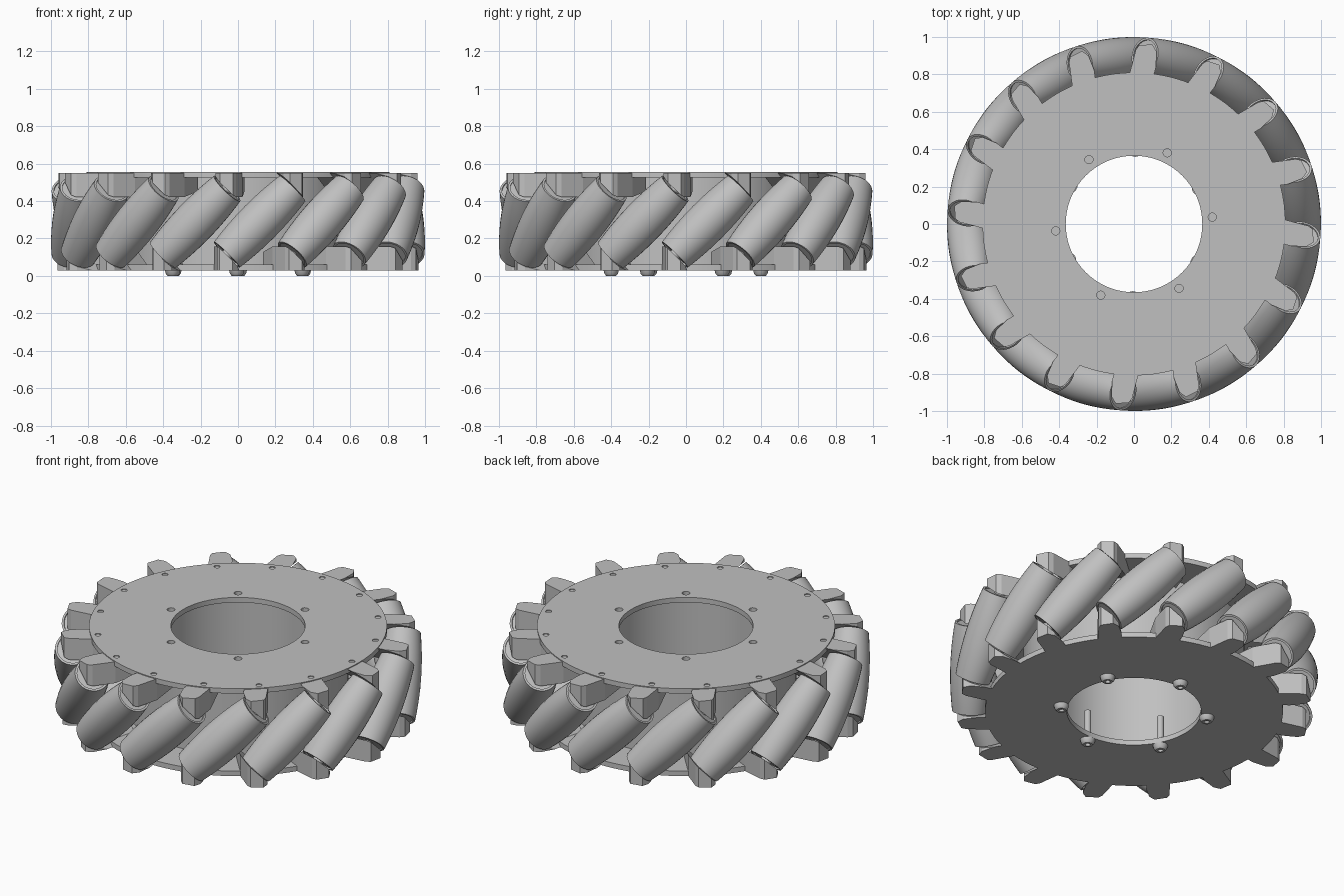
import bpy, bmesh
from math import radians, sqrt, pi, cos, sin
from mathutils import Matrix, Vector

cube = bpy.data.objects.get("Cube")
if cube:
    bpy.data.objects.remove(cube)

COUNT = 16          # rollers around the wheel
PHASE = 7.5         # angle of the first roller
MID = 0.29          # height of the wheel's middle plane
AXLE_R = 0.885      # radius at which the roller axes sit
TOP, BOTTOM, THICK = 0.555, 0.03, 0.03

grey = bpy.data.materials.new("plain grey")
grey.diffuse_color = (0.53, 0.53, 0.53, 1)
grey.use_nodes = True
grey.node_tree.nodes["Principled BSDF"].inputs["Base Color"].default_value = (0.53, 0.53, 0.53, 1)


def finish(bm, name):
    """Turn a bmesh into a grey object."""
    bmesh.ops.remove_doubles(bm, verts=bm.verts, dist=1e-5)
    bmesh.ops.recalc_face_normals(bm, faces=bm.faces)
    mesh = bpy.data.meshes.new(name)
    bm.to_mesh(mesh)
    bm.free()
    mesh.materials.append(grey)
    obj = bpy.data.objects.new(name, mesh)
    bpy.context.collection.objects.link(obj)
    return obj


def smooth(obj, angle=35):
    bpy.ops.object.select_all(action="DESELECT")
    obj.select_set(True)
    bpy.context.view_layer.objects.active = obj
    bpy.ops.object.shade_smooth_by_angle(angle=radians(angle))


def revolve(name, profile, sides, closed=False):
    """Spin (radius, height) points about z."""
    bm = bmesh.new()
    verts = [bm.verts.new((r, 0, z)) for r, z in profile]
    edges = [bm.edges.new(p) for p in zip(verts, verts[1:])]
    if closed:
        edges.append(bm.edges.new((verts[-1], verts[0])))
    bmesh.ops.spin(bm, geom=verts + edges, cent=(0, 0, 0), axis=(0, 0, 1),
                   angle=2 * pi, steps=sides, use_merge=True)
    obj = finish(bm, name)
    smooth(obj)
    return obj


def ring(name, inner, outer, low, high, sides):
    return revolve(name, [(inner, low), (outer, low), (outer, high), (inner, high)], sides, True)


def place(source, matrix):
    """Linked copy of a part at a new position."""
    copy = source.copy()
    bpy.context.collection.objects.link(copy)
    copy.matrix_world = matrix
    return copy


def drill(plate, circles):
    """Cut (count, phase, circle radius, hole radius) hole patterns through a plate."""
    bm = bmesh.new()
    for count, phase, circle, hole in circles:
        for i in range(count):
            a = radians(phase + i * 360 / count)
            bmesh.ops.create_cone(bm, cap_ends=True, segments=16, radius1=hole, radius2=hole, depth=2,
                                  matrix=Matrix.Translation((circle * cos(a), circle * sin(a), 0)))
    cutter = finish(bm, "hole_cutter")
    cutter.hide_render = True
    cut = plate.modifiers.new("holes", "BOOLEAN")
    cut.object = cutter
    cut.solver = "EXACT"
    bpy.ops.object.select_all(action="DESELECT")
    plate.select_set(True)
    bpy.context.view_layer.objects.active = plate
    bpy.ops.object.modifier_apply(modifier=cut.name)
    bpy.data.objects.remove(cutter)
    smooth(plate)


# Side plates with a central bore and drilled holes
top_plate = ring("top_plate", 0.365, 0.81, TOP - THICK, TOP, 96)
drill(top_plate, [(COUNT, 21, 0.77, 0.017), (6, 5, 0.42, 0.022)])
bottom_plate = ring("bottom_plate", 0.365, 0.81, BOTTOM, BOTTOM + THICK, 96)
drill(bottom_plate, [(COUNT, 16.5, 0.77, 0.017)])

# Hub drum between the plates
ring("hub", 0.45, 0.6, BOTTOM + THICK, TOP - THICK, 64)

# Hub bolts: domed head with socket, and a shank reaching into the bore
bolt = revolve("hub_bolt", [(0, 0.015), (0.014, 0.015), (0.014, 0), (0.026, 0), (0.036, 0.011),
                            (0.041, 0.03), (0.019, 0.03), (0.019, 0.21), (0, 0.21)], 20)
for i in range(6):
    a = radians(29 + 60 * i)
    spot = Matrix.Translation((0.4 * cos(a), 0.4 * sin(a), 0))
    if i:
        place(bolt, spot)
    else:
        bolt.matrix_world = spot

# Barrel roller whose outline follows the wheel's outer circle
HALF = 0.25
barrel = []
for i in range(13):
    s = -HALF + 2 * HALF * i / 12
    barrel.append((1 - sqrt(AXLE_R ** 2 + s * s / 2), s))
end = barrel[0][0]
cap = [(0, HALF + 0.03), (0.03, HALF + 0.03), (0.03, HALF - 0.008), (end - 0.012, HALF - 0.008),
       (end - 0.012, HALF)]
profile = [(r, -z) for r, z in cap] + barrel + cap[::-1]
roller = revolve("roller", profile, 32)

# Lug: tapered block, sliced square to the roller axis
bm = bmesh.new()
outline = [(-0.08, 0.64), (-0.08, 0.8), (-0.055, 0.93), (-0.04, 0.955), (0.03, 0.965),
           (0.055, 0.93), (0.062, 0.8), (0.062, 0.64)]
base = bm.faces.new([bm.verts.new((x, y, 0.415 - MID)) for x, y in outline])
lift = bmesh.ops.extrude_face_region(bm, geom=[base])["geom"]
bmesh.ops.translate(bm, vec=(0, 0, 0.55 - 0.415),
                    verts=[v for v in lift if isinstance(v, bmesh.types.BMVert)])
bmesh.ops.transform(bm, matrix=Matrix.Rotation(radians(11), 4, "Z"), verts=bm.verts)
axis = Vector((-1, 0, 1)).normalized()
cut = bmesh.ops.bisect_plane(bm, geom=bm.verts[:] + bm.edges[:] + bm.faces[:], dist=1e-5,
                             plane_co=axis * (HALF + 0.007), plane_no=axis, clear_inner=True)
bmesh.ops.holes_fill(bm, edges=[e for e in bm.edges if e.is_boundary])
lug = finish(bm, "lug")

# Repeat roller and its two lugs around the wheel
tilt = Matrix.Translation((0, AXLE_R, 0)) @ Matrix.Rotation(radians(-45), 4, "Y")
flip = Matrix.Rotation(pi, 4, "Y")
for i in range(COUNT):
    turn = Matrix.Translation((0, 0, MID)) @ Matrix.Rotation(
        radians(PHASE - 90 + i * 360 / COUNT), 4, "Z")
    place(roller, turn @ tilt).name = f"roller_{i + 1}"
    place(lug, turn).name = f"top_lug_{i + 1}"
    place(lug, turn @ flip).name = f"bottom_lug_{i + 1}"
bpy.data.objects.remove(roller)
bpy.data.objects.remove(lug)
